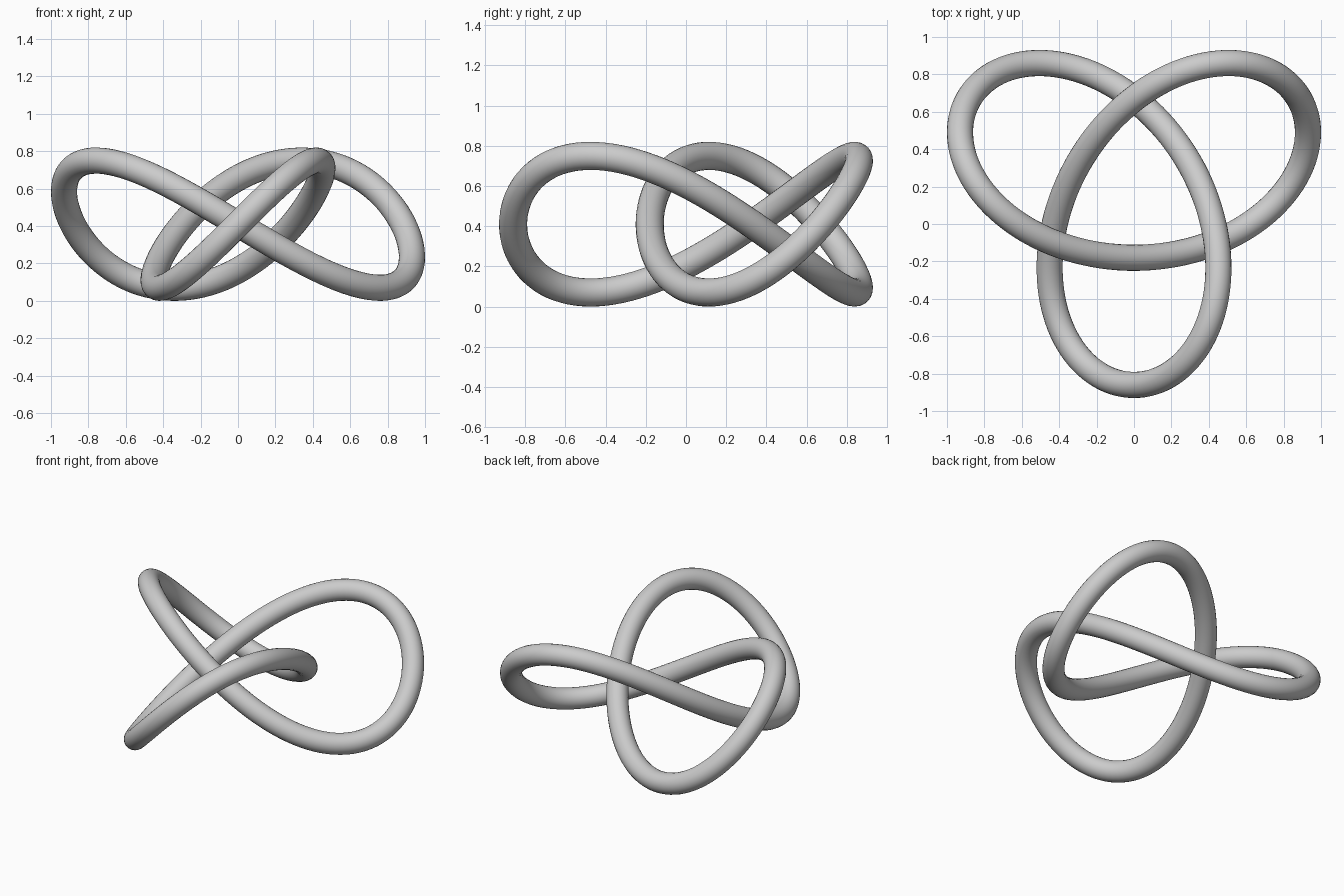
import bpy
from math import sin, cos, tau

if "Cube" in bpy.data.objects:
    bpy.data.objects.remove(bpy.data.objects["Cube"])

S, R, N = 0.34, 0.07, 240   # knot scale, tube radius, path steps


def knot_point(t):
    x = sin(t) + 2 * sin(2 * t)
    y = cos(t) - 2 * cos(2 * t) + 0.46875   # centres the y extent
    z = 1 - sin(3 * t)
    return (S * x, S * y, S * z + R, 1)


# Closed trefoil path with a round tube section
curve = bpy.data.curves.new("trefoil_knot", "CURVE")
curve.dimensions = "3D"
curve.bevel_depth = R
curve.bevel_resolution = 10
spline = curve.splines.new("POLY")
spline.points.add(N - 1)
for i, p in enumerate(spline.points):
    p.co = knot_point(tau * i / N)
spline.use_cyclic_u = True
spline.use_smooth = True

knot = bpy.data.objects.new("trefoil_knot", curve)
bpy.context.collection.objects.link(knot)

# Turn the tube into a smooth mesh
bpy.context.view_layer.objects.active = knot
knot.select_set(True)
bpy.ops.object.convert(target="MESH")
bpy.ops.object.shade_smooth()
